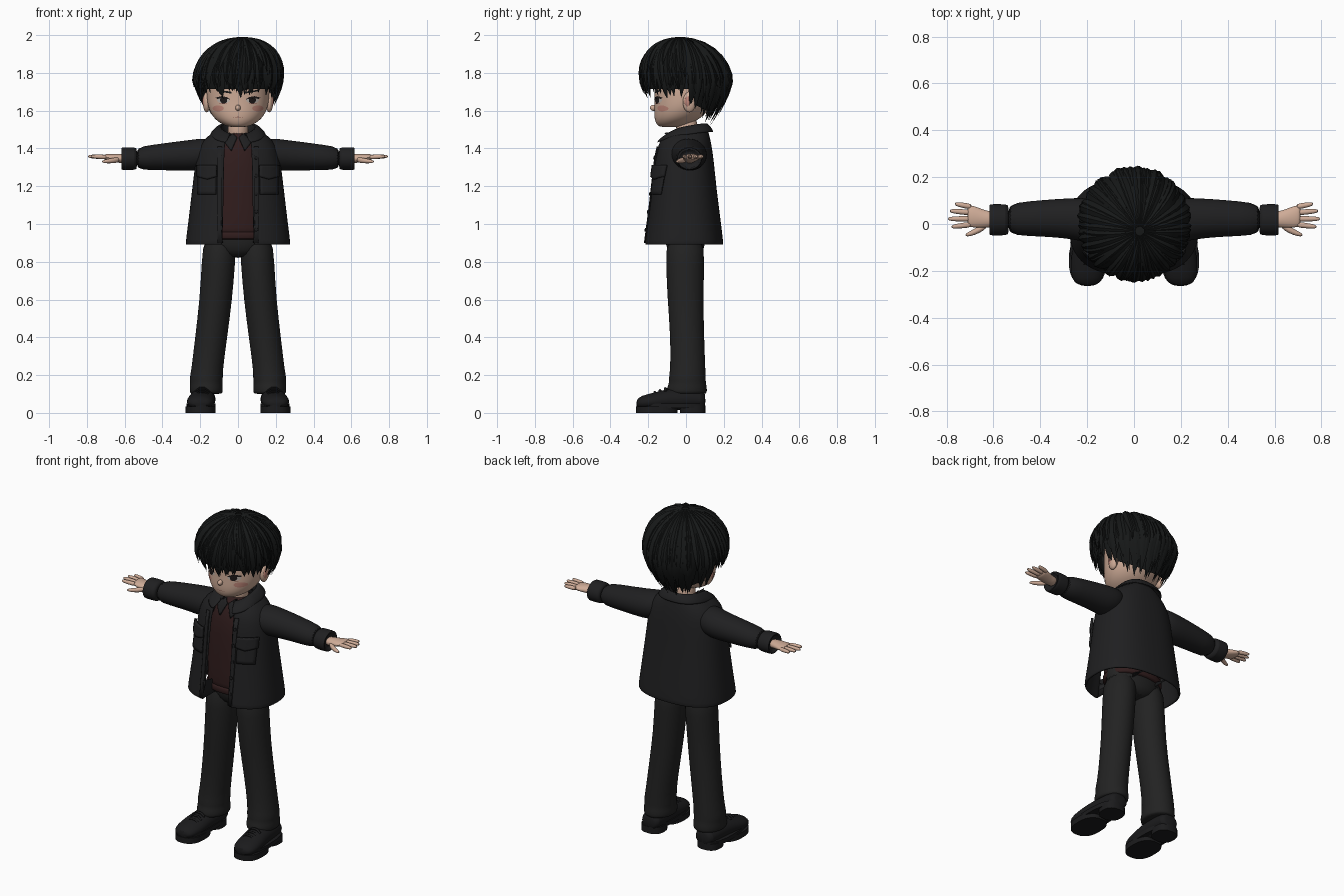
import bpy, bmesh, math, random
from math import sin, cos, pi
from mathutils import Vector
from mathutils.bvhtree import BVHTree

random.seed(4)
if "Cube" in bpy.data.objects:
    bpy.data.objects.remove(bpy.data.objects["Cube"])
made = []


def material(name, r, g, b):
    m = bpy.data.materials.new(name)
    m.use_nodes = True
    m.diffuse_color = (r, g, b, 1)
    node = m.node_tree.nodes["Principled BSDF"]
    node.inputs["Base Color"].default_value = (r, g, b, 1)
    node.inputs["Roughness"].default_value = 0.9
    return m


JACKET = material("black cloth", .014, .014, .015)
TROUSER = material("charcoal cloth", .016, .016, .016)
SHIRT = material("dark maroon knit", .03, .012, .012)
SKIN = material("skin", .62, .41, .31)
HAIR = material("black hair", .008, .009, .009)
SHOE = material("black leather", .011, .011, .012)
BLUSH = material("blush", .52, .24, .19)
WHITE = material("eye white", .5, .44, .4)
DARK = material("eye black", .012, .009, .009)
LIP = material("lip", .3, .13, .1)


def finish(name, bm, mat, sub=0, mirror=False, thick=0, offset=0, recalc=True):
    if recalc:
        bmesh.ops.recalc_face_normals(bm, faces=bm.faces)
    mesh = bpy.data.meshes.new(name)
    bm.to_mesh(mesh)
    bm.free()
    mesh.materials.append(mat)
    ob = bpy.data.objects.new(name, mesh)
    bpy.context.collection.objects.link(ob)
    if mirror:
        ob.modifiers.new("Mirror", "MIRROR").use_mirror_merge = False
    if thick:
        s = ob.modifiers.new("Solidify", "SOLIDIFY")
        s.thickness, s.offset = thick, offset
    if sub:
        s = ob.modifiers.new("Subdivision", "SUBSURF")
        s.levels = s.render_levels = sub
    made.append(ob)
    return ob


def spow(v, e):
    return math.copysign(abs(v) ** e, v)


def bridge(bm, rows, closed=True):
    for a, b in zip(rows, rows[1:]):
        n = len(a)
        for i in range(n if closed else n - 1):
            j = (i + 1) % n
            bm.faces.new((a[i], a[j], b[j], b[i]))


def add_tube(bm, axis, rings, n=20, e=1.0):
    """Rings are (position on axis, two centre coords, two radii)."""
    rows = []
    for p, c1, c2, r1, r2 in rings:
        row = []
        for i in range(n):
            t = 2 * pi * i / n
            co = [c1 + r1 * spow(cos(t), e), c2 + r2 * spow(sin(t), e)]
            co.insert("xyz".index(axis), p)
            row.append(bm.verts.new(co))
        rows.append(row)
    bridge(bm, rows)
    bm.faces.new(rows[0])
    bm.faces.new(rows[-1])


def tube(name, mat, axis, rings, n=20, e=1.0, sub=1, mirror=False):
    bm = bmesh.new()
    add_tube(bm, axis, rings, n, e)
    return finish(name, bm, mat, sub, mirror)


def open_shell(name, mat, rings, thick, n=40, e=.8):
    """Garment open at the front; rings are (z, front drop, cy, rx, ry, half gap)."""
    bm, rows = bmesh.new(), []
    for z, drop, cy, rx, ry, gap in rings:
        a0 = math.asin((gap / rx) ** (1 / e))
        row = []
        for i in range(n + 1):
            a = a0 + (2 * pi - 2 * a0) * i / n
            row.append(bm.verts.new((rx * spow(sin(a), e), cy - ry * spow(cos(a), e),
                                     z - drop * ((1 + cos(a)) / 2) ** 2)))
        rows.append(row)
    bridge(bm, rows, closed=False)
    return finish(name, bm, mat, 1, thick=thick)


def surface(ob):
    bpy.context.view_layer.update()
    return BVHTree.FromObject(ob, bpy.context.evaluated_depsgraph_get())


def plate(name, mat, target, outline, lift=.003, thick=0, mirror=True, steps=1):
    """Thin patch with an (x, z) outline, laid on the front of a surface."""
    pts = []
    for a, b in zip(outline, outline[1:] + outline[:1]):
        pts += [Vector(a).lerp(Vector(b), k / steps) for k in range(steps)]
    mid = sum(pts, Vector((0, 0))) / len(pts)
    bm = bmesh.new()

    def put(p):
        hit = target.ray_cast(Vector((p.x, -1, p.y)), Vector((0, 1, 0)))[0]
        return bm.verts.new((p.x, (hit.y if hit else -.1) - lift, p.y))
    rows = [[put(mid.lerp(p, k)) for p in pts] for k in (1, .7, .35)]
    bridge(bm, rows)
    centre = put(mid)
    for i, v in enumerate(rows[-1]):
        bm.faces.new((v, rows[-1][(i + 1) % len(pts)], centre))
    bm.normal_update()
    bmesh.ops.reverse_faces(bm, faces=[f for f in bm.faces if f.normal.y > 0])
    return finish(name, bm, mat, 0, mirror, thick, 1, recalc=False)


def oval(x, z, rx, rz, n=16):
    return [(x + rx * cos(2 * pi * i / n), z + rz * sin(2 * pi * i / n)) for i in range(n)]


def box(x0, x1, z0, z1):
    return [(x0, z0), (x1, z0), (x1, z1), (x0, z1)]


def ball(name, mat, centre, size, mirror=False):
    bm = bmesh.new()
    bmesh.ops.create_uvsphere(bm, u_segments=20, v_segments=12, radius=1)
    for v in bm.verts:
        v.co = Vector(centre) + Vector(c * s for c, s in zip(v.co, size))
    return finish(name, bm, mat, 0, mirror)


# Trousers
tube("trouser_seat", TROUSER, "z", [(.82, 0, 0, .07, .07), (.86, 0, -.003, .16, .1),
     (.92, 0, -.004, .186, .108), (1.02, 0, -.004, .18, .108)])
tube("trouser_legs", TROUSER, "z", [
    (.95, .095, -.004, .088, .1), (.8, .103, -.005, .09, .103), (.6, .117, -.003, .087, .096),
    (.4, .142, .007, .086, .09), (.22, .165, .01, .084, .094), (.18, .168, .006, .09, .1),
    (.16, .168, .008, .085, .098), (.13, .168, .005, .09, .108), (.105, .168, .005, .087, .106),
    (.1, .168, .005, .08, .1)], mirror=True)

# Shoes
tube("shoe_uppers", SHOE, "y", [
    (-.264, .2, .05, .04, .02), (-.235, .2, .055, .068, .038), (-.17, .197, .06, .077, .047),
    (-.1, .19, .07, .071, .058), (0, .185, .075, .067, .06), (.09, .182, .07, .062, .05),
    (.103, .182, .065, .04, .035)], mirror=True)
for part, cy, rx, ry, low, high in (("forefoot_soles", -.155, .08, .11, 0, .035),
                                    ("heels", .035, .068, .067, 0, .04),
                                    ("shoe_welts", -.08, .077, .181, .025, .05)):
    cx = .192 - cy * .04
    tube(part, SHOE, "z", [(low, cx, cy, rx, ry), (high, cx, cy, rx, ry)], 28, .8, 0, True)
laces = bmesh.new()
for k in range(3):
    add_tube(laces, "x", [(x, -.11 - k * .028, z - k * .01, .007, .006)
                          for x, z in ((.15, .112), (.175, .13), (.205, .13), (.23, .112))], 8)
finish("laces", laces, SHOE, 0, True)
tube("shoe_tongues", SHOE, "z", [(.09, .19, -.1, .035, .015), (.135, .19, -.1, .032, .01)],
     12, mirror=True)

# Sweater with hem band
sweater = tube("sweater", SHIRT, "z", [
    (.92, 0, -.015, .168, .125), (.94, 0, -.015, .17, .127), (1.2, 0, -.01, .165, .126),
    (1.36, 0, -.008, .15, .12), (1.44, 0, 0, .1, .095), (1.49, 0, .005, .06, .07)], 24, .85)
tube("sweater_hem", SHIRT, "z", [(z, 0, -.015, .174, .131) for z in (.917, .922, .955, .96)], 24, .85)

# Jacket body and collar
jacket = open_shell("jacket_body", JACKET, [
    (.89, 0, -.013, .27, .203, .082), (.9, 0, -.013, .271, .204, .082),
    (1, 0, -.011, .258, .19, .078), (1.2, 0, -.012, .234, .165, .075),
    (1.34, 0, -.012, .218, .152, .072), (1.42, 0, -.01, .198, .138, .07),
    (1.47, .01, -.004, .148, .12, .06), (1.51, .03, .005, .088, .1, .045)], .014)
open_shell("jacket_collar", JACKET, [
    (1.47, .04, .01, .085, .09, .03), (1.535, .05, .01, .09, .095, .035),
    (1.525, .06, 0, .11, .115, .045), (1.485, .06, -.01, .148, .155, .06)], .012)

# Sleeves and cuffs
tube("sleeves", JACKET, "x", [
    (.12, .005, 1.385, .08, .065), (.19, .015, 1.37, .098, .085), (.25, .022, 1.363, .09, .083),
    (.33, .025, 1.36, .083, .077), (.45, .023, 1.352, .075, .068), (.55, .02, 1.347, .067, .06)],
    mirror=True)
tube("cuffs", JACKET, "x", [(x, .018, 1.346, .068 - d, .061 - d) for x, d in
     ((.535, .008), (.54, 0), (.61, 0), (.617, .002), (.618, .014), (.6, .018))], mirror=True)

# Pockets, plackets, buttons and shirt collar
cloth = surface(jacket)
plate("chest_pockets", JACKET, cloth, box(.115, .207, 1.155, 1.28), .002, .01, steps=6)
flap = [(.11, 1.25), (.16, 1.235), (.212, 1.25), (.21, 1.31), (.112, 1.31)]
plate("pocket_flaps", JACKET, cloth, flap, .008, .014, steps=5)
plate("plackets", JACKET, cloth, box(.084, .108, .9, 1.41), .002, .006, steps=12)
for k in range(5):
    plate("button_%d" % (k + 1), SHOE, cloth, oval(.096, .97 + k * .095, .009, .009), .008, .005,
          mirror=False)
plate("shirt_collar", JACKET, surface(sweater),
      [(.004, 1.455), (.045, 1.485), (.07, 1.43), (.035, 1.385)], .008, .01, steps=4)

# Hands
hands = bmesh.new()
add_tube(hands, "x", [(.59, .02, 1.345, .034, .026), (.63, .02, 1.347, .036, .024),
                      (.67, .028, 1.351, .046, .021), (.7, .034, 1.354, .048, .017),
                      (.712, .036, 1.354, .042, .012)], 16)
for y0, y1, tip in ((.073, .086, .765), (.048, .056, .787), (.022, .022, .795), (-.002, -.012, .78)):
    add_tube(hands, "x", [(.69 + (tip - .69) * t, y0 + (y1 - y0) * t, 1.354 + .004 * t, r, r)
                          for t, r in ((0, .013), (.45, .0125), (.85, .0105), (1, .005))], 10)
add_tube(hands, "x", [(.625, .0, 1.342, .018, .017), (.66, -.024, 1.336, .016, .015),
                      (.695, -.04, 1.332, .013, .012), (.722, -.048, 1.33, .006, .006)], 10)
finish("hands", hands, SKIN, 1, True)

# Head, neck, nose and ears
tube("neck", SKIN, "z", [(1.42, 0, .01, .06, .06), (1.5, 0, .005, .054, .056), (1.58, 0, 0, .056, .06)])
head = tube("head", SKIN, "z", [
    (1.512, 0, -.085, .04, .05), (1.525, 0, -.072, .08, .083), (1.555, 0, -.048, .125, .12),
    (1.6, 0, -.025, .153, .145), (1.65, 0, -.01, .165, .157), (1.72, 0, 0, .168, .17),
    (1.8, 0, 0, .165, .17), (1.88, 0, 0, .13, .14), (1.93, 0, 0, .06, .07)], 28, sub=2)
ball("nose", SKIN, (0, -.172, 1.615), (.014, .019, .016))
ball("ears", SKIN, (.166, .018, 1.645), (.02, .035, .054), True)
ball("ear_hollows", BLUSH, (.178, .01, 1.648), (.01, .018, .03), True)

# Face details
face = surface(head)
plate("cheek_blush", BLUSH, face, oval(.105, 1.612, .03, .016), .002)
plate("eye_whites", WHITE, face, oval(.077, 1.655, .034, .016), .003)
plate("irises", DARK, face, oval(.076, 1.656, .019, .019), .005)
lash = [(-.037, .004), (-.02, .016), (.01, .022), (.042, .014), (.032, .007), (.01, .012), (-.02, .008)]
plate("eyelashes", DARK, face, [(.077 + x, 1.655 + z) for x, z in lash], .007)
plate("lower_lids", LIP, face, box(.058, .1, 1.636, 1.639), .004, steps=3)
plate("eyebrows", HAIR, face, [(.035, 1.69), (.11, 1.703), (.108, 1.711), (.035, 1.7)], .004, steps=3)
plate("mouth", LIP, face, [(-.028, 1.562), (0, 1.564), (.028, 1.562), (0, 1.569)], .003,
      mirror=False, steps=3)

# Hair: an inner cap and three layers of pointed locks around a crown whorl
MID_Z, RADIUS, HEIGHT = 1.765, .232, .222


def hem(phi):
    c = cos(phi)
    return 1.682 if c > -.15 else 1.6 - .065 * (-c - .15) / .85


def polar_end(z):
    d = (MID_Z - z) / HEIGHT
    return pi / 2 + d if d > 0 else math.acos(-d)


def hair_point(phi, th, s):
    if th < pi / 2:
        r, z = sin(th), cos(th)
    else:
        z = pi / 2 - th
        r = 1 - .42 * abs(z) ** 1.5
    lean = max(cos(th), 0)
    return Vector((s * RADIUS * r * sin(phi) + .025 * lean,
                   -s * RADIUS * 1.02 * r * cos(phi) - .03 * lean, MID_Z + s * HEIGHT * z))


cap, rows = bmesh.new(), []
for k in range(13):
    rows.append([cap.verts.new(hair_point(p, .05 + (polar_end(hem(p) + .03) - .05) * k / 12, .93))
                 for p in (2 * pi * i / 48 for i in range(48))])
bridge(cap, rows)
cap.faces.new(rows[0])
finish("hair_cap", cap, HAIR)

locks = bmesh.new()
for th0, count, size, low, high in ((.08, 42, 1.0, .04, .17), (.5, 46, .98, -.005, .06),
                                    (1.0, 46, .94, -.02, .02)):
    for i in range(count):
        phi = 2 * pi * (i + random.uniform(-.3, .3)) / count
        end = polar_end(hem(phi) + random.uniform(low, high))
        twist, width = random.uniform(-.12, .16), random.uniform(.021, .03)
        lift, rows = random.uniform(0, .025), []
        for k in range(10):
            t = k / 9
            th, a = th0 + (end - th0) * t, phi + twist * t
            p = hair_point(a, th, size + lift * sin(pi * t) + .05 * t ** 3)
            w = width * max(.25, sin(min(th, pi / 2))) * (1.02 - t ** 3)
            side = Vector((cos(a), sin(a), 0)) * w
            out = Vector((sin(a) * sin(th), -cos(a) * sin(th), max(cos(th), 0))) * w * .5
            rows.append([locks.verts.new(p + v) for v in (side, out, -side, -out)])
        bridge(locks, rows)
        locks.faces.new(rows[0])
        locks.faces.new(rows[-1])
finish("hair_locks", locks, HAIR)

# Smooth shading with crisp edges
bpy.ops.object.select_all(action="DESELECT")
for ob in made:
    ob.select_set(True)
bpy.context.view_layer.objects.active = made[0]
bpy.ops.object.shade_smooth_by_angle(angle=math.radians(50))
